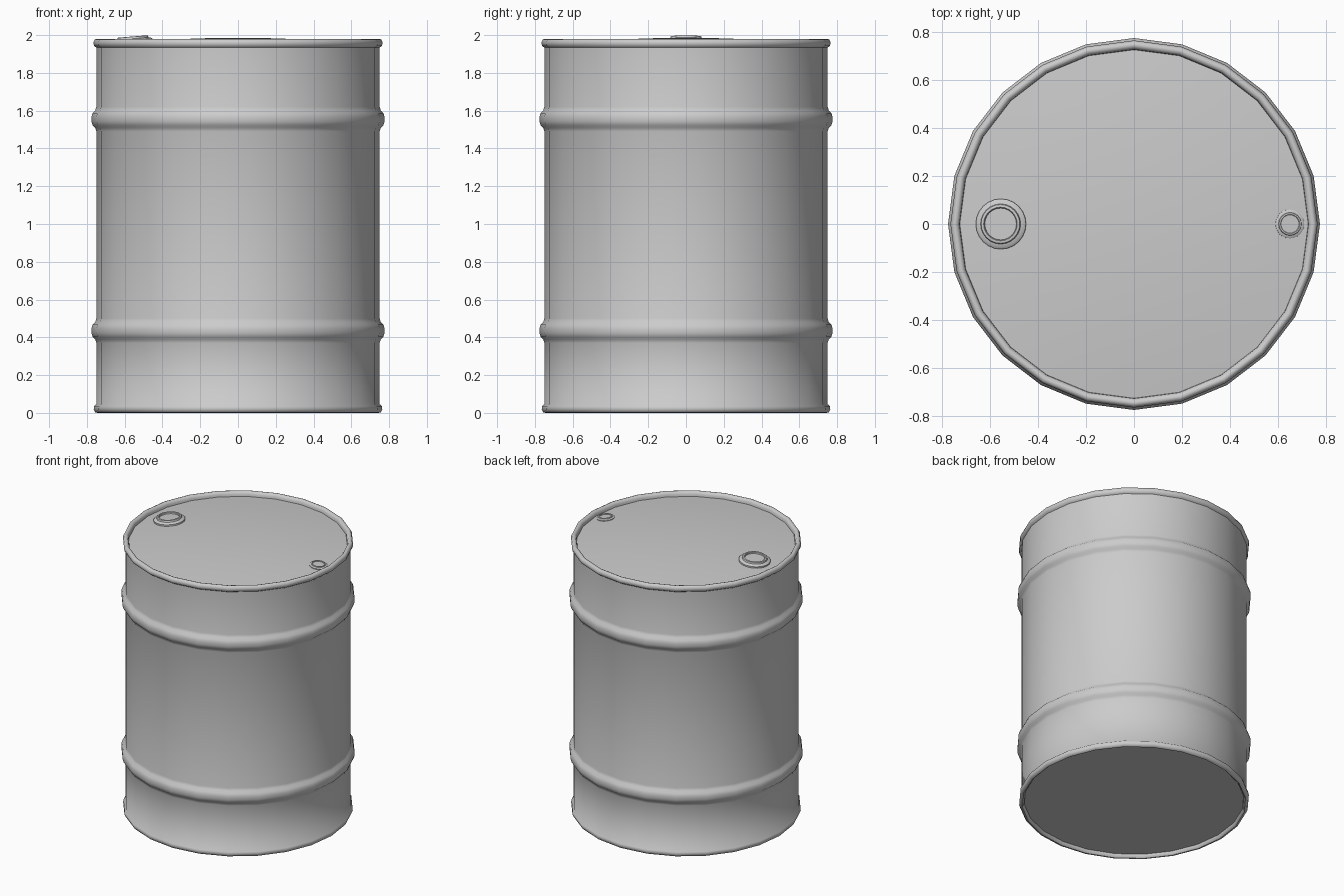
import bpy, bmesh, math
from mathutils import Matrix, Vector

cube = bpy.data.objects.get("Cube")
if cube:
    bpy.data.objects.remove(cube)

SIDES = 24
RADIUS = 0.75

steel = bpy.data.materials.new("grey steel")
steel.use_nodes = True
grey = (0.6, 0.6, 0.6, 1)
steel.diffuse_color = grey
steel.node_tree.nodes["Principled BSDF"].inputs["Base Color"].default_value = grey


def lathe(name, profile, sides=SIDES, angle=40, matrix=Matrix()):
    """Revolve (radius, height) points about z; radius 0 makes a pole."""
    bm = bmesh.new()
    rings = []
    for r, z in profile:
        if r == 0:
            rings.append([bm.verts.new((0, 0, z))] * sides)
        else:
            turn = [2 * math.pi * i / sides for i in range(sides)]
            rings.append([bm.verts.new((r * math.cos(a), r * math.sin(a), z)) for a in turn])
    for low, high in zip(rings, rings[1:]):
        for i in range(sides):
            j = (i + 1) % sides
            corners = [low[i], low[j], high[j], high[i]]
            bm.faces.new(list(dict.fromkeys(corners)))
    bmesh.ops.recalc_face_normals(bm, faces=bm.faces)
    mesh = bpy.data.meshes.new(name)
    bm.to_mesh(mesh)
    bm.free()
    mesh.materials.append(steel)
    obj = bpy.data.objects.new(name, mesh)
    obj.matrix_world = matrix
    bpy.context.collection.objects.link(obj)
    bpy.ops.object.select_all(action='DESELECT')
    obj.select_set(True)
    bpy.context.view_layer.objects.active = obj
    bpy.ops.object.shade_smooth_by_angle(angle=math.radians(angle))
    return obj


def rib(z):
    """Rolled hoop swelling out of the wall around height z."""
    half = [(0, 0.065), (0.006, 0.046), (0.02, 0.032), (0.026, 0.012)]
    lower = [(RADIUS + out, z - h) for out, h in half]
    return lower + [(RADIUS + out, z + h) for out, h in reversed(half)]


def lid_height(r):
    return 1.986 - 0.075 * r * r


# Drum shell: recessed base, bottom chime, two ribs, top chime, domed lid
bottom = [(0, 0.025), (0.73, 0.025), (0.732, 0.008), (0.742, 0),
          (0.756, 0.003), (0.764, 0.018), (0.762, 0.036), (RADIUS, 0.046)]
top = [(RADIUS, 1.934), (0.762, 1.943), (0.766, 1.96), (0.759, 1.976),
       (0.748, 1.98), (0.736, 1.976), (0.729, 1.962)]
lid = [(r, lid_height(r)) for r in (0.727, 0.6, 0.4, 0.2)] + [(0, lid_height(0))]
lathe("drum_shell", bottom + rib(0.435) + rib(1.555) + top + lid, angle=50)


# Bungs: flanged collars with a sunken plug, standing square to the domed lid
def bung(name, x, radius, height):
    slope = Vector((0.15 * x, 0, 1))
    tilt = Vector((0, 0, 1)).rotation_difference(slope).to_matrix().to_4x4()
    place = Matrix.Translation((x, 0, lid_height(x))) @ tilt
    shape = [(1, -0.1), (1, 0.3), (0.93, 0.5), (0.8, 0.6), (0.77, 0.95), (0.74, 1),
             (0.67, 1), (0.64, 0.9), (0.63, 0.6), (0, 0.6)]
    lathe(name, [(r * radius, h * height) for r, h in shape], angle=35, matrix=place)


bung("large_bung", -0.555, 0.105, 0.03)
bung("small_bung", 0.65, 0.06, 0.015)
